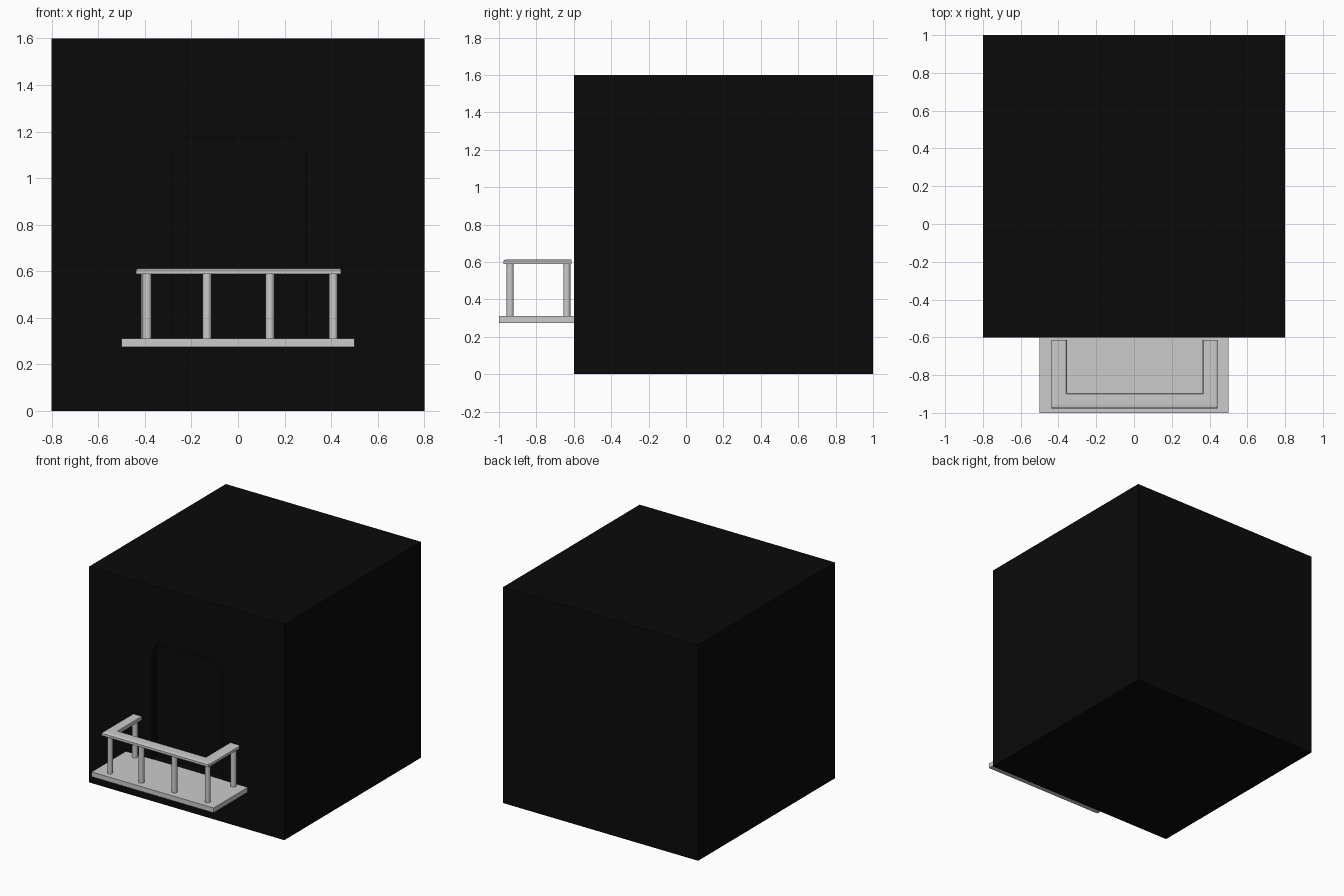
import bpy, bmesh, math

if "Cube" in bpy.data.objects:
    bpy.data.objects.remove(bpy.data.objects["Cube"])


def finish(bm, name):
    bmesh.ops.recalc_face_normals(bm, faces=bm.faces)
    me = bpy.data.meshes.new(name)
    bm.to_mesh(me)
    bm.free()
    ob = bpy.data.objects.new(name, me)
    bpy.context.collection.objects.link(ob)
    return ob


def box(name, x0, x1, y0, y1, z0, z1):
    bm = bmesh.new()
    bmesh.ops.create_cube(bm, size=1)
    for v in bm.verts:
        v.co = ((x0 + x1) / 2 + v.co.x * (x1 - x0),
                (y0 + y1) / 2 + v.co.y * (y1 - y0),
                (z0 + z1) / 2 + v.co.z * (z1 - z0))
    return finish(bm, name)


# Dark wall block
wall = box("wall_block", -0.8, 0.8, -0.6, 1.0, 0, 1.6)
dark = bpy.data.materials.new("dark")
dark.diffuse_color = (0.003, 0.003, 0.003, 1)
dark.use_nodes = True
dark.node_tree.nodes["Principled BSDF"].inputs["Base Color"].default_value = dark.diffuse_color
wall.data.materials.append(dark)

# Doorway recess with rounded top corners
W, TOP, BASE, R = 0.29, 1.175, 0.31, 0.09
outline = [(-W, BASE), (W, BASE)]
for side, start in ((1, 0), (-1, 90)):
    for i in range(9):
        a = math.radians(start + i * 90 / 8)
        outline.append((side * (W - R) + R * math.cos(a), TOP - R + R * math.sin(a)))
bm = bmesh.new()
face = bm.faces.new([bm.verts.new((x + 0.005, -0.7, z)) for x, z in outline])
ext = bmesh.ops.extrude_face_region(bm, geom=[face])
bmesh.ops.translate(bm, vec=(0, 0.16, 0),
                    verts=[g for g in ext["geom"] if isinstance(g, bmesh.types.BMVert)])
cutter = finish(bm, "doorway_cutter")
cutter.hide_render = True
cutter.hide_viewport = True
cutter.display_type = 'WIRE'
cutter.data.materials.append(dark)
mod = wall.modifiers.new("doorway", 'BOOLEAN')
mod.operation = 'DIFFERENCE'
mod.solver = 'EXACT'
mod.object = cutter
# Apply the cut and drop the cutter
dg = bpy.context.evaluated_depsgraph_get()
cut_mesh = bpy.data.meshes.new_from_object(wall.evaluated_get(dg))
wall.modifiers.clear()
wall.data = cut_mesh
bpy.data.objects.remove(cutter)

# Balcony floor slab
box("balcony_floor", -0.5, 0.5, -1.0, -0.6, 0.275, 0.311)

# Handrail: cross-section (inset, z) swept round a mitred U
section = [(0, 0.588), (0, 0.606), (0.006, 0.611), (0.02, 0.613),
           (0.076, 0.613), (0.081, 0.609), (0.081, 0.588)]
bm = bmesh.new()
rings = []
for sx, corner in ((-1, 0), (-1, 1), (1, 1), (1, 0)):
    ring = []
    for d, z in section:
        y = -0.976 + d if corner else -0.613
        ring.append(bm.verts.new((0.003 + sx * (0.44 - d), y, z)))
    rings.append(ring)
n = len(section)
for a, b in zip(rings, rings[1:]):
    for i in range(n):
        j = (i + 1) % n
        bm.faces.new((a[i], a[j], b[j], b[i]))
bm.faces.new(rings[0])
bm.faces.new(rings[-1])
finish(bm, "handrail")

# Round railing posts
posts = [(-0.39, -0.94), (-0.133, -0.94), (0.137, -0.94), (0.409, -0.94),
         (-0.398, -0.637), (0.409, -0.637)]
for k, (x, y) in enumerate(posts):
    bpy.ops.mesh.primitive_cylinder_add(vertices=32, radius=0.019, depth=0.29,
                                        location=(x, y, 0.45))
    bpy.context.object.name = f"railing_post_{k + 1}"
    bpy.ops.object.shade_smooth_by_angle()
